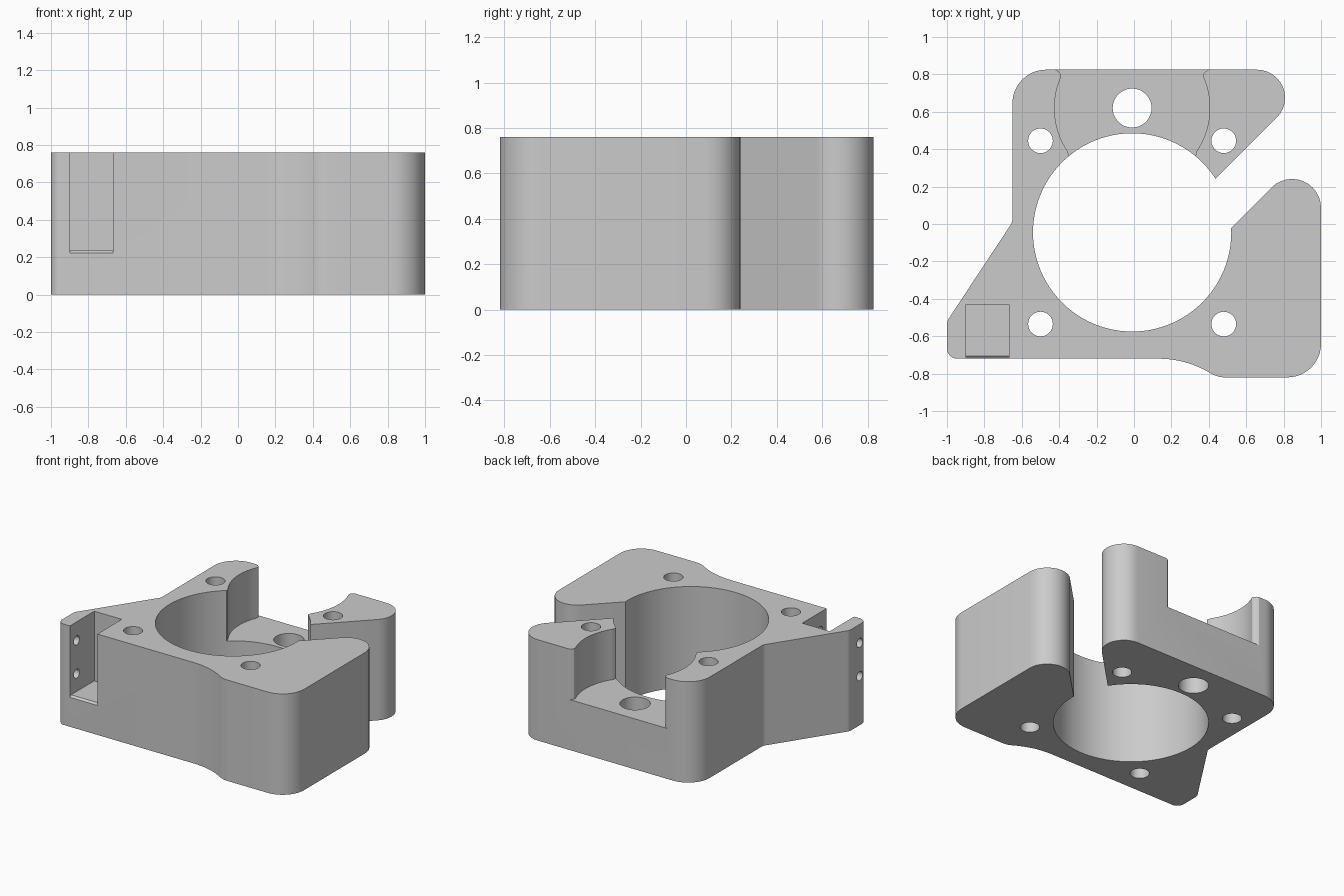
import bpy, bmesh, math
from mathutils import Vector

cube = bpy.data.objects.get("Cube")
if cube:
    bpy.data.objects.remove(cube, do_unlink=True)

HEIGHT = 0.76
LEDGE = 0.38

grey = bpy.data.materials.new("plain grey")
grey.use_nodes = True
grey.diffuse_color = (0.6, 0.6, 0.6, 1)
grey.node_tree.nodes["Principled BSDF"].inputs["Base Color"].default_value = (0.6, 0.6, 0.6, 1)


def rounded(corners, steps=12):
    """Outline from (x, y, radius) corners, each filleted by its radius."""
    pts = []
    for i, (x, y, r) in enumerate(corners):
        p = Vector((x, y))
        if r == 0:
            pts.append(p)
            continue
        a = (Vector(corners[i - 1][:2]) - p).normalized()
        b = (Vector(corners[(i + 1) % len(corners)][:2]) - p).normalized()
        half = a.angle(b) / 2
        centre = p + (a + b).normalized() * r / math.sin(half)
        start = p + a * r / math.tan(half) - centre
        end = p + b * r / math.tan(half) - centre
        sweep = math.atan2(start.x * end.y - start.y * end.x, start.dot(end))
        for k in range(steps + 1):
            t = sweep * k / steps
            c, s = math.cos(t), math.sin(t)
            pts.append(centre + Vector((start.x * c - start.y * s, start.x * s + start.y * c)))
    return pts


def circle(x, y, r, n):
    return [(x + r * math.cos(math.tau * k / n), y + r * math.sin(math.tau * k / n)) for k in range(n)]


def prism(name, pts, low, high, along_x=False):
    """Extrude an outline along z, or a (y, z) outline along x."""
    def place(u, v, w):
        return (w, u, v) if along_x else (u, v, w)
    bm = bmesh.new()
    bottom = [bm.verts.new(place(*p, low)) for p in pts]
    top = [bm.verts.new(place(*p, high)) for p in pts]
    bm.faces.new(bottom[::-1])
    bm.faces.new(top)
    for i in range(len(pts)):
        bm.faces.new((bottom[i - 1], bottom[i], top[i], top[i - 1]))
    bmesh.ops.recalc_face_normals(bm, faces=bm.faces)
    mesh = bpy.data.meshes.new(name)
    bm.to_mesh(mesh)
    bm.free()
    mesh.materials.append(grey)
    obj = bpy.data.objects.new(name, mesh)
    bpy.context.collection.objects.link(obj)
    return obj


# Block outline, with the diagonal slot opening into the bore
block = prism("clamp_block", rounded([
    (-1, -0.72, 0.055), (0.28, -0.72, 0.54), (0.446, -0.82, 0.15), (1, -0.82, 0.18),
    (1, 0.46, 0.155), (0.3, -0.24, 0), (0.3, 0.105, 0), (1.02, 0.825, 0.15),
    (-0.65, 0.825, 0.18), (-0.65, 0.01, 0.06), (-1, -0.52, 0.06)]), 0, HEIGHT)

# Main bore and vertical bolt holes
cutters = [prism("bore_cutter", circle(-0.01, -0.045, 0.53, 96), -0.1, 1)]
for x in (-0.5, 0.48):
    for y in (-0.535, 0.445):
        cutters.append(prism("bolt_hole_cutter", circle(x, y, 0.066, 32), -0.1, 1))
cutters.append(prism("large_hole_cutter", circle(-0.01, 0.62, 0.104, 48), -0.1, 1))

# Rounded recess with flared mouth at the back
side = [(0.3, 0.2), (0.336, 0.35)]
for k in range(21):
    t = math.radians(-34 + 58 * k / 20)
    side.append((0.415 * math.cos(t), 0.62 + 0.415 * math.sin(t)))
side += [(0.382, 0.803), (0.395, 0.817), (0.412, 0.826), (0.412, 0.9)]
recess = [(x - 0.01, y) for x, y in side] + [(-x - 0.01, y) for x, y in reversed(side)]
cutters.append(prism("recess_cutter", recess, LEDGE, 1))

# Front pocket with a bevelled lip, and its cross-drilled holes
pocket = [(-0.8, 0.222), (-0.72, 0.222), (-0.705, 0.235), (-0.43, 0.235), (-0.43, 1), (-0.8, 1)]
cutters.append(prism("pocket_cutter", pocket, -0.897, -0.668, True))
for z in (0.37, 0.62):
    cutters.append(prism("cross_hole_cutter", circle(-0.64, z, 0.034, 24), -1.1, -0.45, True))

bpy.ops.object.select_all(action='DESELECT')
bpy.context.view_layer.objects.active = block
block.select_set(True)
for cutter in cutters:
    cutter.hide_render = True
    mod = block.modifiers.new("cut", 'BOOLEAN')
    mod.operation = 'DIFFERENCE'
    mod.solver = 'EXACT'
    mod.object = cutter
    bpy.ops.object.modifier_apply(modifier=mod.name)
    bpy.data.objects.remove(cutter, do_unlink=True)

bpy.ops.object.shade_smooth_by_angle(angle=math.radians(25))
